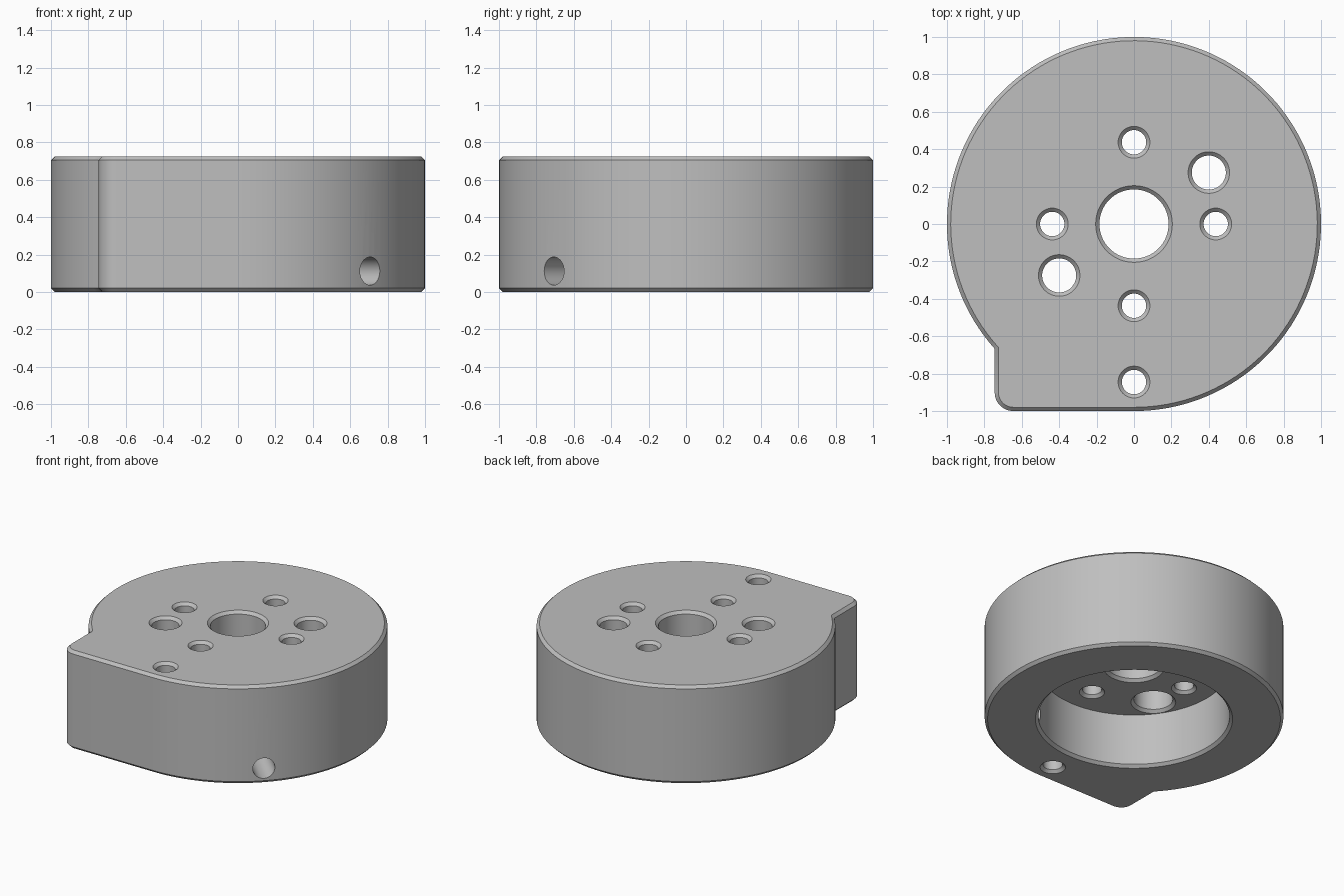
import bpy
import bmesh
from math import sin, cos, pi, acos
from mathutils import Vector, Matrix

HEIGHT, CHAMFER, CEILING = 0.725, 0.02, 0.40
LOBE_X, FILLET = -0.745, 0.1

cube = bpy.data.objects.get("Cube")
if cube:
    bpy.data.objects.remove(cube, do_unlink=True)

grey = bpy.data.materials.new("plain grey")
grey.use_nodes = True
colour = (0.52, 0.52, 0.52, 1)
grey.diffuse_color = colour
grey.node_tree.nodes["Principled BSDF"].inputs["Base Color"].default_value = colour


def finish(name, bm):
    bmesh.ops.recalc_face_normals(bm, faces=bm.faces)
    mesh = bpy.data.meshes.new(name)
    bm.to_mesh(mesh)
    bm.free()
    mesh.materials.append(grey)
    obj = bpy.data.objects.new(name, mesh)
    bpy.context.scene.collection.objects.link(obj)
    return obj


def arc(cx, cy, r, start, end, n):
    return [(cx + r * cos(start + (end - start) * i / n),
             cy + r * sin(start + (end - start) * i / n)) for i in range(n + 1)]


def lathe(name, profile, matrix, segments=64):
    """Closed solid of revolution from (radius, height) points."""
    bm = bmesh.new()
    rings = [[bm.verts.new(matrix @ Vector((x, y, z)))
              for x, y in arc(0, 0, r, 0, 2 * pi, segments)[:-1]] for r, z in profile]
    for low, high in zip(rings, rings[1:]):
        for i in range(segments):
            j = (i + 1) % segments
            bm.faces.new((low[i], low[j], high[j], high[i]))
    bm.faces.new(rings[0])
    bm.faces.new(rings[-1])
    return finish(name, bm)


# Body: round plate with a square-cornered lobe, rims chamfered
outline = arc(0, 0, 1, -pi / 2, pi + acos(-LOBE_X), 120)
outline += arc(LOBE_X + FILLET, FILLET - 1, FILLET, pi, 1.5 * pi, 12)
bm = bmesh.new()
base = bm.faces.new([bm.verts.new((x, y, 0)) for x, y in outline])
top = bmesh.ops.extrude_face_region(bm, geom=[base], use_keep_orig=True)
bmesh.ops.translate(bm, vec=(0, 0, HEIGHT),
                    verts=[v for v in top["geom"] if isinstance(v, bmesh.types.BMVert)])
bmesh.ops.recalc_face_normals(bm, faces=bm.faces)
rims = [e for e in bm.edges if abs(e.verts[0].co.z - e.verts[1].co.z) < 0.001]
bmesh.ops.bevel(bm, geom=rims, offset=CHAMFER, segments=1, affect='EDGES')
body = finish("body", bm)

cutters = []


def cut(name, x, y, profile, segments=64):
    cutters.append(lathe(name, profile, Matrix.Translation((x, y, 0)), segments))


def hole(name, x, y, r, floor, lower=None, ledge=None):
    """Through hole with chamfered ends and an optional wider lower part."""
    low = lower or r
    wide = low + CHAMFER
    profile = [(wide, floor - 0.1), (wide, floor), (low, floor + CHAMFER)]
    if lower:
        profile += [(lower, ledge), (r, ledge)]
    profile += [(r, HEIGHT - CHAMFER), (r + CHAMFER, HEIGHT), (r + CHAMFER, HEIGHT + 0.1)]
    cut(name, x, y, profile)


# Wide recess in the underside
cut("recess_cutter", 0, 0, [(0.66, -0.1), (0.66, 0), (0.64, CHAMFER), (0.64, CEILING)], 120)

# Vertical holes
hole("centre_cutter", 0, 0, 0.185, CEILING)
for i in range(4):
    a = i * pi / 2
    hole("small_hole_cutter", 0.437 * cos(a), 0.437 * sin(a), 0.065, CEILING)
for side in (1, -1):
    hole("bolt_hole_cutter", side * 0.4, side * 0.275, 0.091, CEILING, 0.13, 0.58)
hole("rim_hole_cutter", 0, -0.845, 0.065, 0)

# Slanted side hole, running from the outer wall into the recess
aim = Matrix.Translation((0, 0, 0.112)) @ Vector((1, -1, 0)).to_track_quat('Z', 'Y').to_matrix().to_4x4()
cutters.append(lathe("side_hole_cutter", [(0.075, 0.4), (0.075, 1.2)], aim))

# Cut everything out of the body
bpy.context.view_layer.objects.active = body
body.select_set(True)
for cutter in cutters:
    mod = body.modifiers.new(cutter.name, 'BOOLEAN')
    mod.operation = 'DIFFERENCE'
    mod.solver = 'EXACT'
    mod.object = cutter
    bpy.ops.object.modifier_apply(modifier=mod.name)
    bpy.data.objects.remove(cutter, do_unlink=True)

bpy.ops.object.shade_smooth_by_angle(angle=pi / 6)
